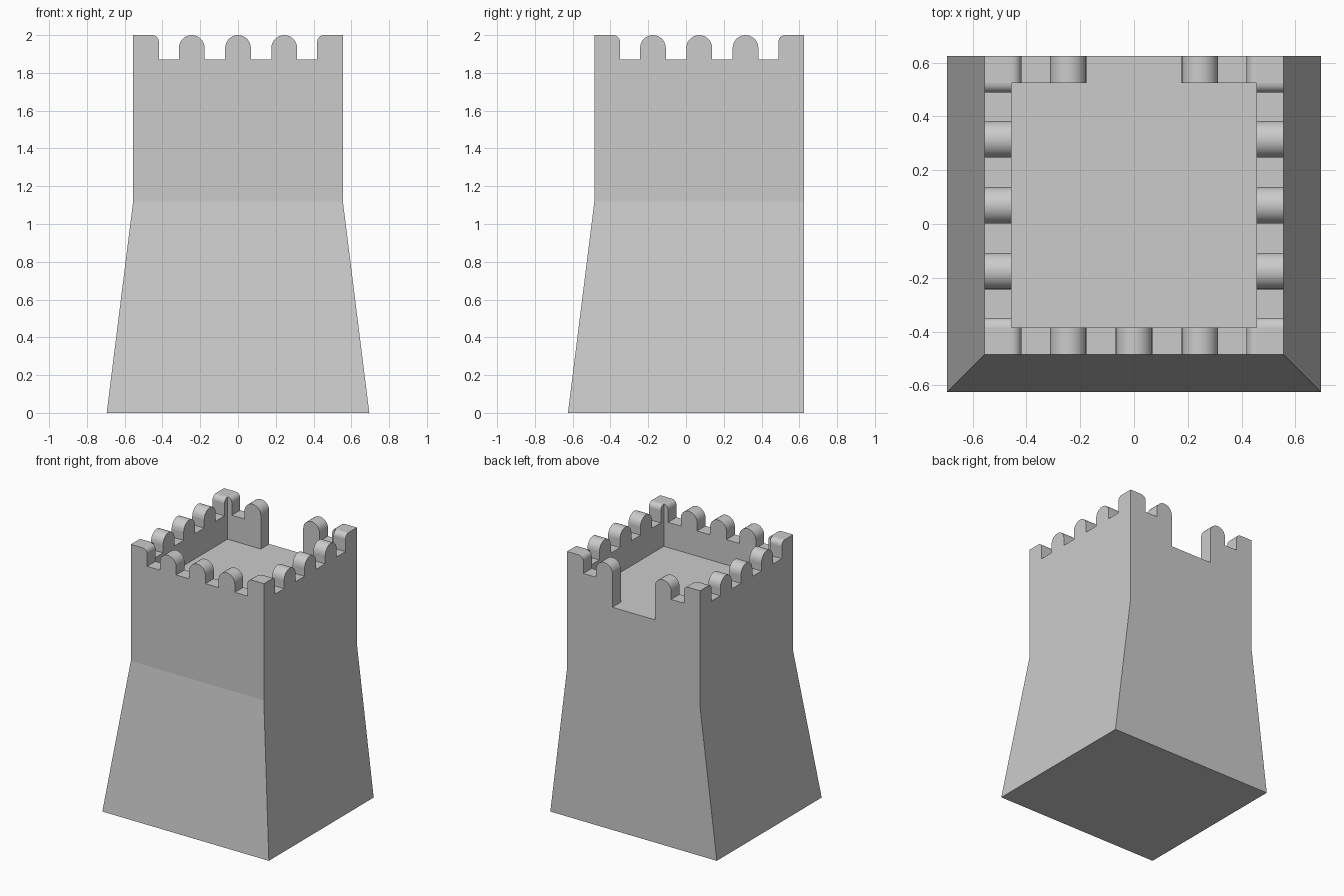
import bpy, bmesh
from math import sin, cos, pi

if "Cube" in bpy.data.objects:
    bpy.data.objects.remove(bpy.data.objects["Cube"])

CY = 0.07                       # centre of the upper tower in y
OUT, INN, FOOT = 0.555, 0.455, 0.695
Z_BEND, Z_FLOOR, Z_NOTCH, Z_TOP = 1.12, 1.68, 1.87, 2.0
R_MER, R_COR, PITCH = 0.068, 0.036, 0.245

bm = bmesh.new()


def place(side, u, d, z):
    """Wall coordinates (along, outward, up) to world; 0 front, 1 right, 2 back, 3 left."""
    x, y = [(u, -d), (d, u), (-u, d), (-d, -u)][side]
    return (x, y + CY, z)


def face(points):
    return bm.faces.new([bm.verts.new(p) for p in points])


def arc(c, r, a0, a1, n):
    return [(c + r * cos(a0 + (a1 - a0) * i / n),
             Z_TOP - r + r * sin(a0 + (a1 - a0) * i / n)) for i in range(n + 1)]


def battlement(gate):
    """Upper outline of a wall between its two corner posts."""
    pts = arc(-INN, R_COR, pi / 2, 0, 6) + [(-INN + R_COR, Z_NOTCH)]
    centres = (-PITCH, PITCH) if gate else (-PITCH, 0, PITCH)
    for c in centres:
        left = Z_FLOOR if gate and c > 0 else Z_NOTCH
        right = Z_FLOOR if gate and c < 0 else Z_NOTCH
        pts += [(c - R_MER, left)] + arc(c, R_MER, pi, 0, 14) + [(c + R_MER, right)]
    return pts + [(INN - R_COR, Z_NOTCH)] + arc(INN, R_COR, pi, pi / 2, 6)


# Foot line of each wall: start, end, outward distance (back stays vertical)
feet = [(-FOOT, FOOT, FOOT), (-FOOT, OUT, FOOT), (-FOOT, FOOT, OUT), (-OUT, FOOT, FOOT)]
floor = []

for s, (u0, u1, d) in enumerate(feet):
    gate = s == 2
    prof = battlement(gate)
    # Battered lower wall
    face([place(s, u0, d, 0), place(s, u1, d, 0),
          place(s, OUT, OUT, Z_BEND), place(s, -OUT, OUT, Z_BEND)])
    # Upper outer wall
    rim = [(-OUT, Z_BEND), (-OUT, Z_TOP)] + prof + [(OUT, Z_TOP), (OUT, Z_BEND)]
    face([place(s, u, OUT, z) for u, z in rim])
    # Inner wall, split at the gateway
    low = [i for i, p in enumerate(prof) if p[1] == Z_FLOOR]
    if gate:
        parts = [[(-INN, Z_FLOOR)] + prof[:low[0] + 1],
                 prof[low[1]:] + [(INN, Z_FLOOR)]]
    else:
        parts = [[(-INN, Z_FLOOR)] + prof + [(INN, Z_FLOOR)]]
    for part in parts:
        face([place(s, u, INN, z) for u, z in part])
    # Tops of merlons and notches
    for (ua, za), (ub, zb) in zip(prof, prof[1:]):
        f = face([place(s, ua, OUT, za), place(s, ub, OUT, zb),
                  place(s, ub, INN, zb), place(s, ua, INN, za)])
        f.smooth = abs(ua - ub) > 1e-5 and abs(za - zb) > 1e-5
    # Corner post top
    face([place(s, u, e, Z_TOP) for u, e in
          ((-OUT, OUT), (-INN, OUT), (-INN, INN), (-OUT, INN))])
    floor += [place(s, -INN, INN, Z_FLOOR)]
    floor += [place(s, prof[i][0], INN, Z_FLOOR) for i in low]

# Roof floor and underside
face(floor)
back = CY + OUT
face([(-FOOT, CY - FOOT, 0), (-FOOT, back, 0), (FOOT, back, 0), (FOOT, CY - FOOT, 0)])

bmesh.ops.remove_doubles(bm, verts=bm.verts[:], dist=1e-4)
bmesh.ops.recalc_face_normals(bm, faces=bm.faces[:])
mesh = bpy.data.meshes.new("wall_tower")
bm.to_mesh(mesh)
bm.free()
bpy.context.collection.objects.link(bpy.data.objects.new("wall_tower", mesh))
